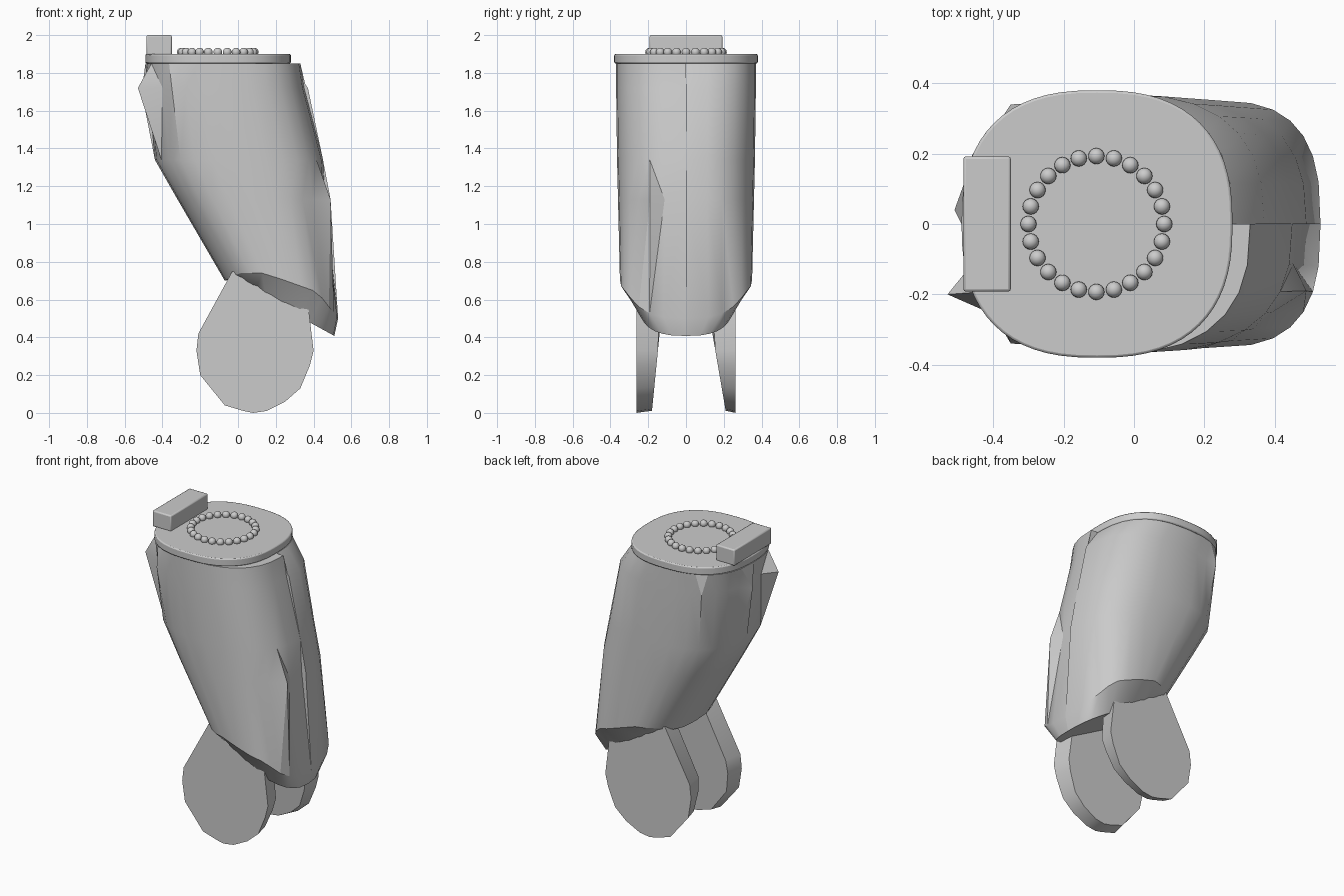
import bpy, bmesh, math
from mathutils import Vector

if "Cube" in bpy.data.objects:
    bpy.data.objects.remove(bpy.data.objects["Cube"])

GREY = (0.6, 0.6, 0.6, 1)
grey = bpy.data.materials.new("plain_grey")
grey.use_nodes = True
grey.diffuse_color = GREY
grey.node_tree.nodes["Principled BSDF"].inputs["Base Color"].default_value = GREY


def finish(bm, name, angle=30, bevel=0):
    """Turn a bmesh into a shaded object with the grey material."""
    bmesh.ops.recalc_face_normals(bm, faces=bm.faces)
    mesh = bpy.data.meshes.new(name)
    bm.to_mesh(mesh)
    bm.free()
    mesh.materials.append(grey)
    obj = bpy.data.objects.new(name, mesh)
    bpy.context.collection.objects.link(obj)
    if bevel:
        mod = obj.modifiers.new("soft_edge", "BEVEL")
        mod.width, mod.segments = bevel, 2
        mod.limit_method = "ANGLE"
    bpy.ops.object.select_all(action="DESELECT")
    obj.select_set(True)
    bpy.context.view_layer.objects.active = obj
    bpy.ops.object.shade_smooth_by_angle(angle=math.radians(angle))
    return obj


def oval(x0, x1, half_y, power, start, end, steps):
    """Points on a squared-off oval between two angles."""
    pts = []
    for i in range(steps + 1):
        t = start + (end - start) * i / steps
        c, s = math.cos(t), math.sin(t)
        x = (x0 + x1) / 2 + (x1 - x0) / 2 * math.copysign(abs(c) ** (2 / power), c)
        y = half_y * math.copysign(abs(s) ** (2 / power), s) if abs(s) > 1e-6 else 0
        pts.append((x, y))
    return pts


def rim_height(x):
    """Arched outer edge at the bottom of the body."""
    arch = [(-0.07, 0.70), (0.0, 0.74), (0.14, 0.74), (0.42, 0.64), (0.53, 0.50)]
    for (xa, za), (xb, zb) in zip(arch, arch[1:]):
        if x <= xb:
            return za + (zb - za) * max(0, x - xa) / (xb - xa)
    return arch[-1][1]


def body_half(name, side, top_front, upper_front, mid_front, corners):
    """Loft one side of the leaning body and pull out its sharp corners."""
    steps = 14
    rings = [
        (-0.49, top_front, 0.37, 2.6, lambda x: 1.85),
        (-0.47, upper_front, 0.37, 2.6, lambda x: 1.72),
        (-0.44, 0.45, 0.365, 2.6, lambda x: 1.34),
        (-0.32, mid_front, 0.36, 2.6, lambda x: 1.13),
        (-0.07, 0.53, 0.35, 2.8, rim_height),
        (-0.04, 0.51, 0.24, 2.6, lambda x: 0.71 - (x + 0.04) * 0.55),
    ]
    bm = bmesh.new()
    loops = []
    for x0, x1, half_y, power, height in rings:
        pts = oval(x0, x1, half_y, power, 0, side * math.pi, steps)
        loops.append([bm.verts.new((x, y, height(x))) for x, y in pts])
    for upper, lower in zip(loops, loops[1:]):
        for i in range(steps):
            bm.faces.new((upper[i], upper[i + 1], lower[i + 1], lower[i]))
    bm.faces.new(loops[0])
    bm.faces.new(loops[-1])
    bm.faces.new([r[0] for r in loops] + [r[-1] for r in reversed(loops)])
    for corner in corners:
        target = Vector(corner)
        min(bm.verts, key=lambda v: (v.co - target).length).co = target
    bmesh.ops.triangulate(bm, faces=bm.faces)
    return finish(bm, name, 28)


# Body in two halves that meet in a seam
body_half("body_right", -1, 0.33, 0.35, 0.46,
          [(-0.53, -0.20, 1.72), (-0.35, -0.34, 1.72), (0.49, -0.19, 1.13)])
body_half("body_left", 1, 0.28, 0.37, 0.49,
          [(-0.51, 0.04, 1.70), (-0.35, 0.34, 1.72)])

# Lid
bm = bmesh.new()
lid = [bm.verts.new((x, y, 1.85))
       for x, y in oval(-0.49, 0.28, 0.38, 2.5, 0, 2 * math.pi, 64)[:-1]]
face = bm.faces.new(lid)
raised = bmesh.ops.extrude_face_region(bm, geom=[face])["geom"]
bmesh.ops.translate(bm, vec=(0, 0, 0.05),
                    verts=[g for g in raised if isinstance(g, bmesh.types.BMVert)])
finish(bm, "lid", bevel=0.007)

# Block standing at one end of the lid
bm = bmesh.new()
bmesh.ops.create_cube(bm, size=1)
bmesh.ops.scale(bm, vec=(0.135, 0.385, 0.105), verts=bm.verts)
bmesh.ops.translate(bm, vec=(-0.4175, 0, 1.9475), verts=bm.verts)
finish(bm, "lid_block", bevel=0.008)

# Ring of beads
bm = bmesh.new()
for i in range(24):
    t = math.tau * i / 24
    bead = bmesh.ops.create_uvsphere(bm, u_segments=16, v_segments=10, radius=0.023)
    bmesh.ops.translate(bm, verts=bead["verts"],
                        vec=(-0.107 + 0.193 * math.cos(t), 0.193 * math.sin(t), 1.91))
finish(bm, "bead_ring", 60)

# Two paddle-shaped feet, wedge-like in thickness
outline = [(-0.03, 0.75), (-0.21, 0.42), (-0.22, 0.33), (-0.20, 0.20), (-0.07, 0.04),
           (0.03, 0.01), (0.08, 0.0), (0.15, 0.01), (0.25, 0.06), (0.33, 0.13),
           (0.38, 0.25), (0.40, 0.33), (0.37, 0.58), (0.14, 0.73)]
for name, side, toe in (("foot_right", -1, 0.18), ("foot_left", 1, 0.21)):
    bm = bmesh.new()
    outer = [bm.verts.new((x, side * 0.262, z)) for x, z in outline]
    inner = []
    for x, z in outline:
        y = toe + (0.14 - toe) * min(z / 0.42, 1)
        inner.append(bm.verts.new((0.09 + (x - 0.09) * 0.93, side * y,
                                   0.38 + (z - 0.38) * 0.97)))
    bm.faces.new(outer)
    bm.faces.new(inner)
    for i in range(len(outline)):
        j = (i + 1) % len(outline)
        bm.faces.new((outer[i], outer[j], inner[j], inner[i]))
    finish(bm, name, 35)
